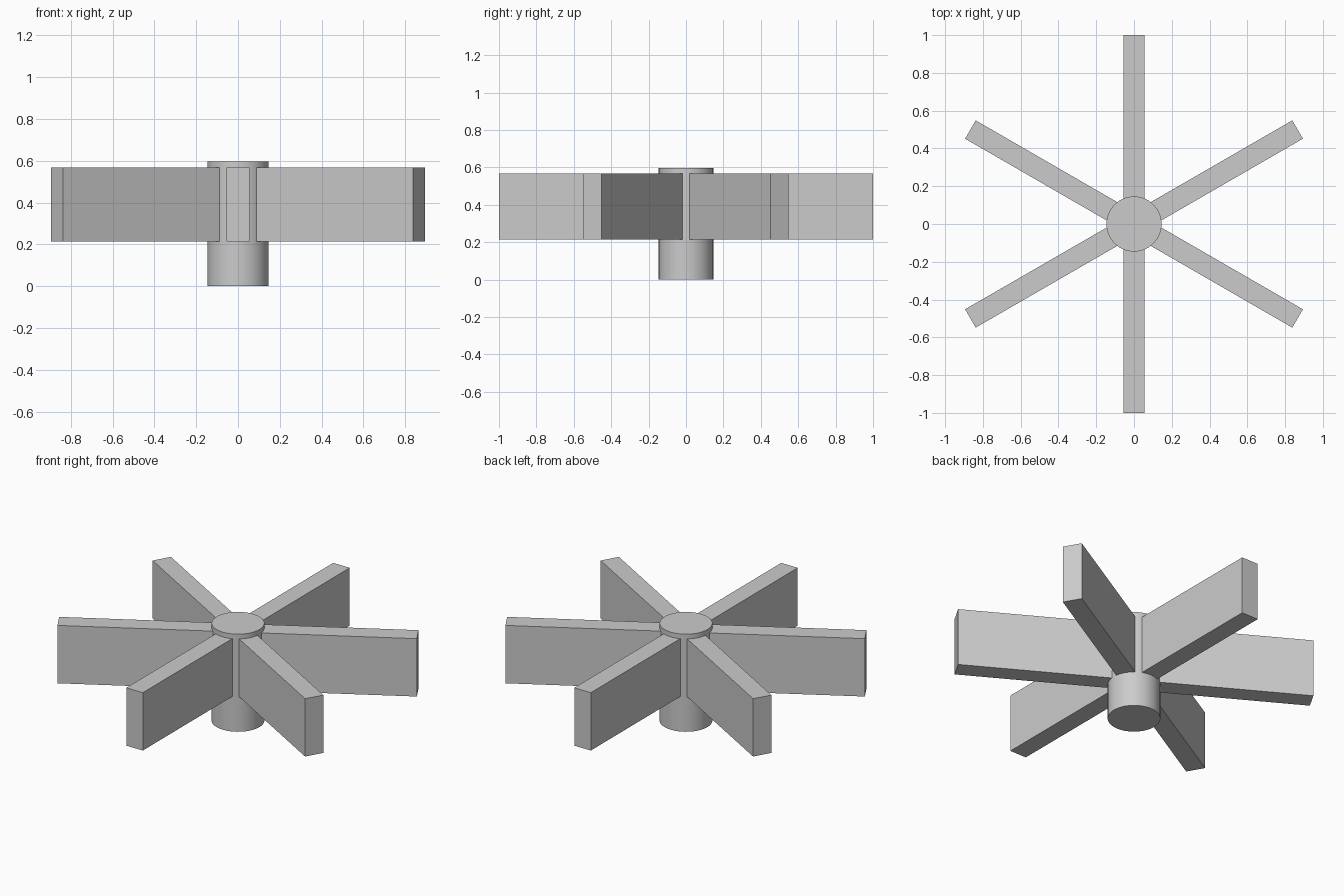
import bpy, math
from mathutils import Matrix

if "Cube" in bpy.data.objects:
    bpy.data.objects.remove(bpy.data.objects["Cube"])

HUB_R, HUB_H = 0.146, 0.597
BLADE_IN, BLADE_OUT = 0.13, 1.0
BLADE_W, BLADE_Z0, BLADE_Z1 = 0.112, 0.214, 0.568

# Central hub
bpy.ops.mesh.primitive_cylinder_add(vertices=64, radius=HUB_R, depth=HUB_H,
                                    location=(0, 0, HUB_H / 2))
hub = bpy.context.object
hub.name = "hub"
bpy.ops.object.shade_smooth_by_angle(angle=math.radians(30))


# Flat radial blade, rooted just inside the hub
def add_blade(index, angle):
    bpy.ops.mesh.primitive_cube_add(size=1)
    blade = bpy.context.object
    blade.name = f"blade_{index + 1}"
    size = Matrix.Diagonal((BLADE_OUT - BLADE_IN, BLADE_W, BLADE_Z1 - BLADE_Z0, 1))
    place = Matrix.Translation(((BLADE_IN + BLADE_OUT) / 2, 0, (BLADE_Z0 + BLADE_Z1) / 2))
    blade.data.transform(Matrix.Rotation(angle, 4, 'Z') @ place @ size)


# Six blades, one pair along the y axis
for i in range(6):
    add_blade(i, math.radians(30 + 60 * i))
